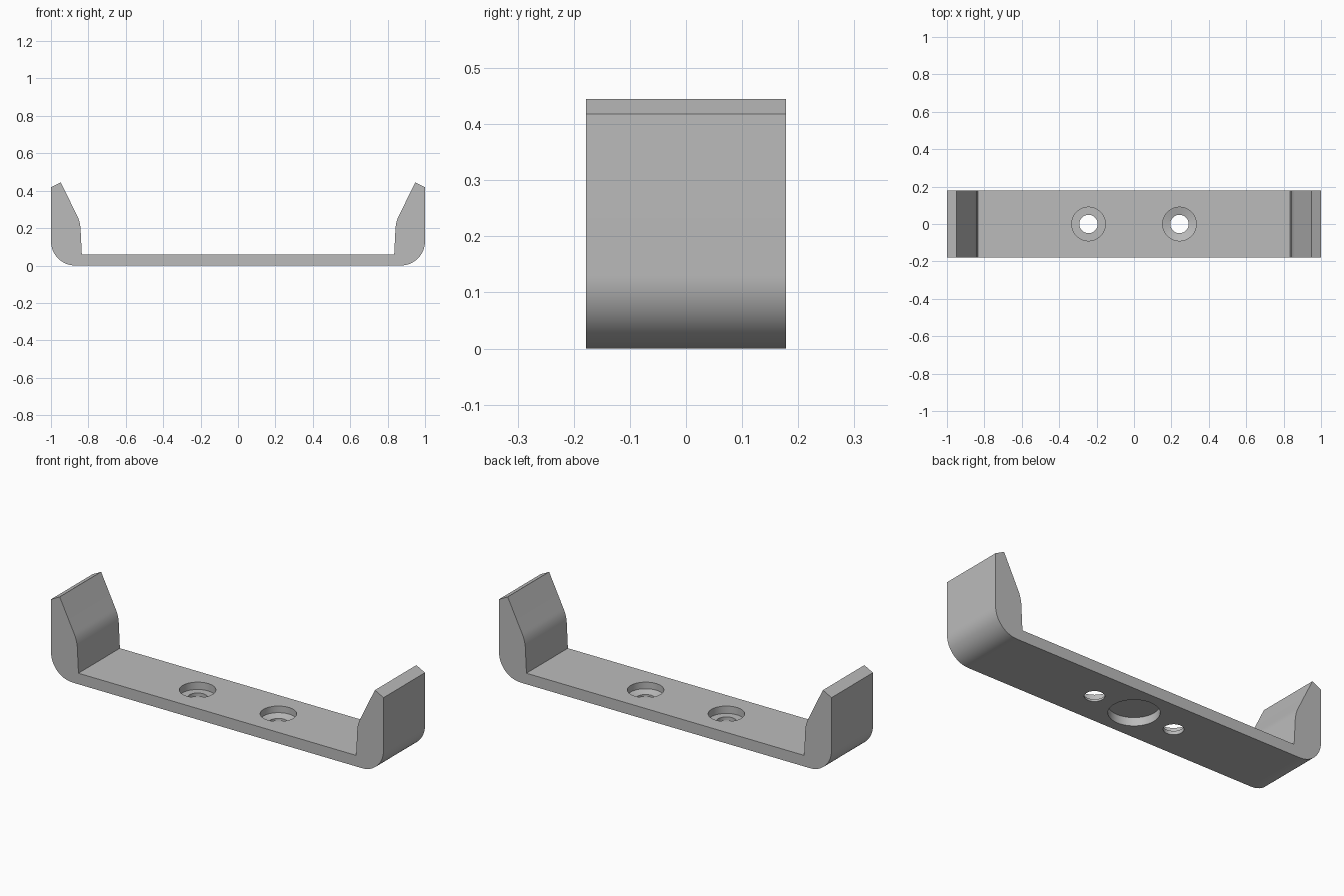
import bpy, bmesh, math

cube = bpy.data.objects.get("Cube")
if cube:
    bpy.data.objects.remove(cube, do_unlink=True)

DEPTH = 0.178      # half depth of the bracket
PLATE = 0.06       # base plate thickness
HOLE_X = 0.243

grey = bpy.data.materials.new("grey")
grey.use_nodes = True
COLOUR = (0.5, 0.5, 0.5, 1)
grey.diffuse_color = COLOUR
grey.node_tree.nodes["Principled BSDF"].inputs["Base Color"].default_value = COLOUR


def finish(name, bm):
    """Turn a bmesh into a linked object."""
    bmesh.ops.recalc_face_normals(bm, faces=bm.faces)
    mesh = bpy.data.meshes.new(name)
    bm.to_mesh(mesh)
    bm.free()
    mesh.materials.append(grey)
    obj = bpy.data.objects.new(name, mesh)
    bpy.context.collection.objects.link(obj)
    return obj


def bracket_profile():
    """Right half of the outline, from the bottom to the plate's top."""
    r = 0.13
    pts = []
    for i in range(17):
        a = -math.pi / 2 + math.pi / 2 * i / 16
        pts.append((1 - r + r * math.cos(a), r + r * math.sin(a)))
    pts += [(1, 0.418), (0.948, 0.445)]
    # softened knee between the sloping lip and the upright wall
    start, knee, end = (0.862, 0.27), (0.845, 0.238), (0.842, 0.2)
    for i in range(9):
        t = i / 8
        pts.append(tuple((1 - t) ** 2 * s + 2 * t * (1 - t) * k + t * t * e
                         for s, k, e in zip(start, knee, end)))
    return pts + [(0.835, PLATE)]


def lathe(name, x, steps, n=64):
    """Closed turned cutter from (radius, height) steps."""
    bm = bmesh.new()
    rings = [[bm.verts.new((x + r * math.cos(math.tau * i / n),
                            r * math.sin(math.tau * i / n), z))
              for i in range(n)] for r, z in steps]
    for low, high in zip(rings, rings[1:]):
        for i in range(n):
            j = (i + 1) % n
            bm.faces.new((low[i], low[j], high[j], high[i]))
    bm.faces.new(rings[0][::-1])
    bm.faces.new(rings[-1])
    cutter = finish(name, bm)
    cutter.hide_render = True
    return cutter


# Bracket body: mirrored outline extruded along y
half = bracket_profile()
outline = half + [(-x, z) for x, z in reversed(half)]
bm = bmesh.new()
face = bm.faces.new([bm.verts.new((x, -DEPTH, z)) for x, z in outline])
grown = bmesh.ops.extrude_face_region(bm, geom=[face])["geom"]
bmesh.ops.translate(bm, vec=(0, 2 * DEPTH, 0),
                    verts=[v for v in grown if isinstance(v, bmesh.types.BMVert)])
bracket = finish("bracket", bm)

# Counterbored and countersunk screw holes, and the round pocket underneath
cutters = [
    lathe("counterbore_cutter", -HOLE_X,
          [(0.049, -0.1), (0.049, 0.02), (0.09, 0.02), (0.09, 0.2)]),
    lathe("countersink_cutter", HOLE_X,
          [(0.049, -0.1), (0.049, 0.012), (0.09, 0.024), (0.09, 0.2)]),
    lathe("pocket_cutter", 0, [(0.123, -0.1), (0.123, 0.045)]),
]
bpy.context.view_layer.objects.active = bracket
bracket.select_set(True)
for cutter in cutters:
    cut = bracket.modifiers.new(cutter.name, "BOOLEAN")
    cut.operation = "DIFFERENCE"
    cut.solver = "EXACT"
    cut.object = cutter
    bpy.ops.object.modifier_apply(modifier=cut.name)
    bpy.data.objects.remove(cutter, do_unlink=True)

bpy.ops.object.select_all(action="DESELECT")
bracket.select_set(True)
bpy.ops.object.shade_smooth_by_angle(angle=math.radians(25))
